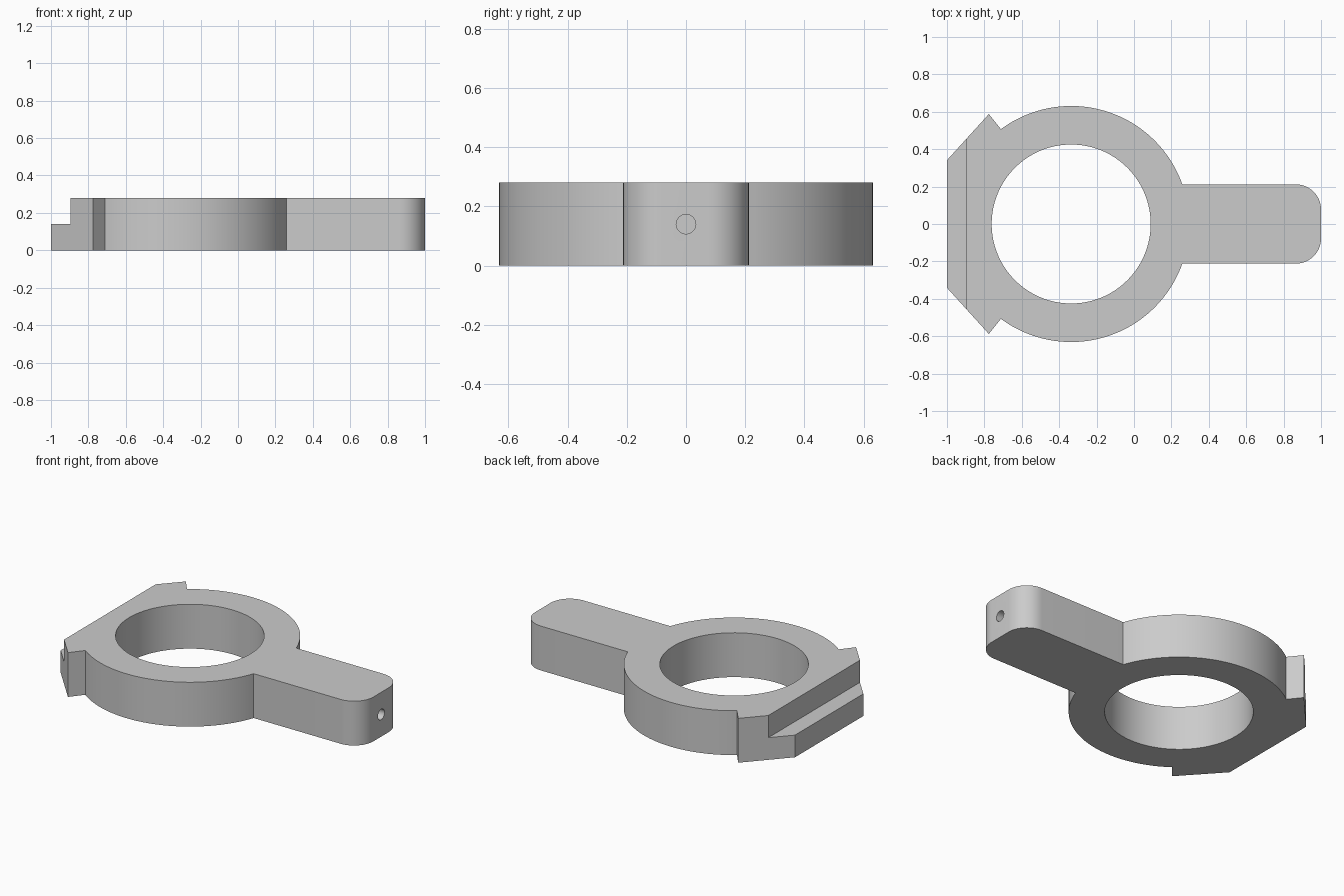
import bpy
import bmesh
from math import asin, atan2, cos, sin, radians, pi
from mathutils import Matrix

cube = bpy.data.objects.get("Cube")
if cube:
    bpy.data.objects.remove(cube, do_unlink=True)

HEIGHT = 0.28
CENTER_X = -0.336
OUTER_R, BORE_R = 0.631, 0.425
ARM_HALF, CORNER_R = 0.212, 0.135


def arc(cx, cy, r, start, end, steps):
    angles = [start + (end - start) * i / steps for i in range(steps + 1)]
    return [(cx + r * cos(a), cy + r * sin(a)) for a in angles]


def finish(name, bm):
    bmesh.ops.recalc_face_normals(bm, faces=bm.faces)
    mesh = bpy.data.meshes.new(name)
    bm.to_mesh(mesh)
    bm.free()
    obj = bpy.data.objects.new(name, mesh)
    bpy.context.collection.objects.link(obj)
    return obj


def cylinder(name, radius, depth, matrix, segments):
    bm = bmesh.new()
    bmesh.ops.create_cone(bm, cap_ends=True, segments=segments, radius1=radius,
                          radius2=radius, depth=depth, matrix=matrix)
    return finish(name, bm)


# Half outline: arm corner, arm side, ring arc, notch and flange
notch = (-0.712, 0.508)
half = arc(1 - CORNER_R, ARM_HALF - CORNER_R, CORNER_R, 0, pi / 2, 16)
half += arc(CENTER_X, 0, OUTER_R, asin(ARM_HALF / OUTER_R),
            atan2(notch[1], notch[0] - CENTER_X), 48)
half += [(-0.776, 0.588), (-1, 0.341)]
outline = half + [(x, -y) for x, y in reversed(half)]

# Solid body extruded from the mirrored outline
bm = bmesh.new()
base = bm.faces.new([bm.verts.new((x, y, 0)) for x, y in outline])
extruded = bmesh.ops.extrude_face_region(bm, geom=[base], use_keep_orig=True)
top_verts = [v for v in extruded["geom"] if isinstance(v, bmesh.types.BMVert)]
bmesh.ops.translate(bm, verts=top_verts, vec=(0, 0, HEIGHT))
body = finish("ring_bracket", bm)

# Cutters: central bore, blind pin hole in the arm end, flange step
bore = cylinder("bore_cutter", BORE_R, 1,
                Matrix.Translation((CENTER_X, 0, HEIGHT / 2)), 128)
pin = cylinder("pin_hole_cutter", 0.033, 0.6,
               Matrix.Translation((1, 0, HEIGHT / 2)) @ Matrix.Rotation(pi / 2, 4, "Y"), 32)
bm = bmesh.new()
bmesh.ops.create_cube(bm, size=1, matrix=Matrix.Translation((-1.395, 0, HEIGHT / 2 + 0.5))
                      @ Matrix.Diagonal((1, 2, 1, 1)))
step = finish("step_cutter", bm)

bpy.ops.object.select_all(action="DESELECT")
body.select_set(True)
bpy.context.view_layer.objects.active = body
for cutter in (bore, pin, step):
    cutter.hide_render = True
    mod = body.modifiers.new(cutter.name, "BOOLEAN")
    mod.operation = "DIFFERENCE"
    mod.solver = "EXACT"
    mod.object = cutter
    bpy.ops.object.modifier_apply(modifier=mod.name)
    bpy.data.objects.remove(cutter, do_unlink=True)

# Single grey material
grey = bpy.data.materials.new("plain_grey")
grey.use_nodes = True
color = (0.6, 0.6, 0.6, 1)
grey.diffuse_color = color
grey.node_tree.nodes["Principled BSDF"].inputs["Base Color"].default_value = color
body.data.materials.clear()
body.data.materials.append(grey)
for face in body.data.polygons:
    face.material_index = 0
bpy.ops.object.shade_smooth_by_angle(angle=radians(30))
